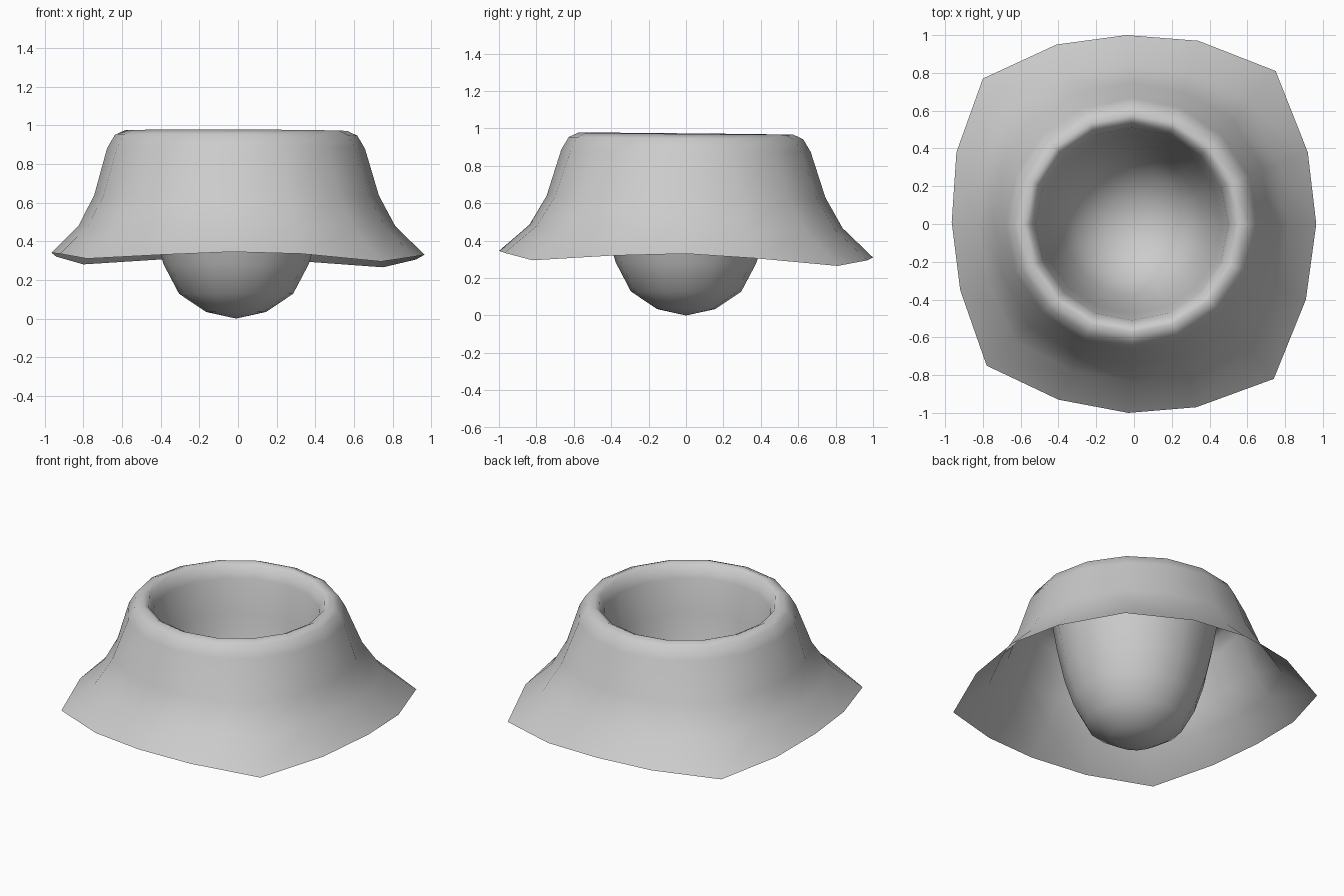
import bpy, bmesh, math

if "Cube" in bpy.data.objects:
    bpy.data.objects.remove(bpy.data.objects["Cube"])

N = 16
# flared hem of the skirt, counter-clockwise from +x
HEM = [(0.965, 0.0, 0.33), (0.92, 0.38, 0.305), (0.75, 0.81, 0.265), (0.34, 0.97, 0.295),
       (-0.04, 1.0, 0.31), (-0.41, 0.95, 0.305), (-0.80, 0.77, 0.28), (-0.94, 0.38, 0.32),
       (-0.965, 0.01, 0.34), (-0.92, -0.35, 0.335), (-0.78, -0.75, 0.31), (-0.40, -0.93, 0.33),
       (-0.03, -1.0, 0.345), (0.33, -0.97, 0.335), (0.74, -0.82, 0.295), (0.91, -0.40, 0.32)]

# round rings from the rim's outside, over the lip and down into the bowl: (radius, z)
ROUND = [(0.667, 0.88), (0.627, 0.948), (0.575, 0.972), (0.54, 0.955), (0.51, 0.88),
         (0.475, 0.66), (0.43, 0.45), (0.375, 0.28), (0.295, 0.128), (0.155, 0.034)]

# skirt rings blend from the round rim into the hem: (blend, z)
SKIRT = [(0.52, 0.475), (0.25, 0.635)]


def circle(r, z, i):
    a = 2 * math.pi * i / N
    x, y = r * math.cos(a) - 0.01, r * math.sin(a)
    tilt = min(1, z / 0.5)
    return (x, y, z - tilt * (0.01 * y + 0.003 * x))


def skirt(t, z, i):
    cx, cy, _ = circle(0.66, 0.88, i)
    hx, hy, hz = HEM[i]
    return (cx + (hx - cx) * t, cy + (hy - cy) * t, z + (hz - 0.325) * t)


bm = bmesh.new()
rings = [[bm.verts.new(p) for p in HEM]]
rings += [[bm.verts.new(skirt(t, z, i)) for i in range(N)] for t, z in SKIRT]
rings += [[bm.verts.new(circle(r, z, i)) for i in range(N)] for r, z in ROUND]
for lo, hi in zip(rings, rings[1:]):
    for i in range(N):
        j = (i + 1) % N
        bm.faces.new((lo[i], lo[j], hi[j], hi[i]))

# bottom of the bowl
tip = bm.verts.new((-0.01, 0, 0))
for i in range(N):
    bm.faces.new((rings[-1][i], rings[-1][(i + 1) % N], tip))
for f in bm.faces:
    f.smooth = True

mesh = bpy.data.meshes.new("flared_crater_bowl")
bm.to_mesh(mesh)
bm.free()
bpy.context.collection.objects.link(bpy.data.objects.new("flared_crater_bowl", mesh))
